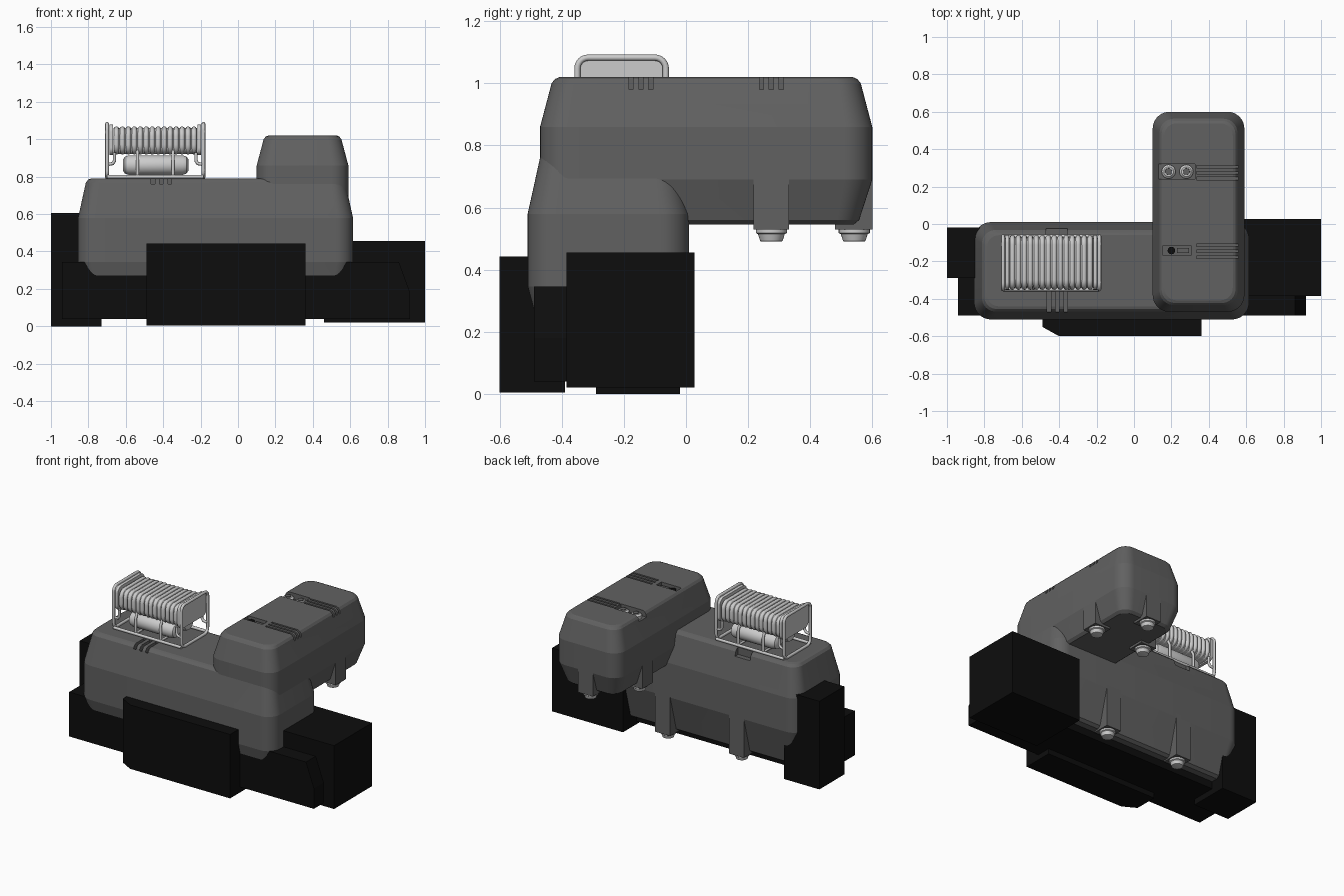
import bpy, bmesh
from math import sin, cos, pi, radians

if "Cube" in bpy.data.objects:
    bpy.data.objects.remove(bpy.data.objects["Cube"])


def material(name, v):
    m = bpy.data.materials.new(name)
    m.diffuse_color = (v, v, v, 1)
    m.use_nodes = True
    m.node_tree.nodes["Principled BSDF"].inputs["Base Color"].default_value = m.diffuse_color
    return m


BLACK = material("black", 0.004)
DARK = material("dark_grey", 0.12)
LIGHT = material("light_grey", 0.55)


def finish(name, bm, mat, angle=None):
    bmesh.ops.recalc_face_normals(bm, faces=bm.faces)
    me = bpy.data.meshes.new(name)
    bm.to_mesh(me)
    bm.free()
    ob = bpy.data.objects.new(name, me)
    bpy.context.collection.objects.link(ob)
    if mat:
        me.materials.append(mat)
    if angle:
        smooth(ob, angle)
    return ob


def select(ob):
    bpy.ops.object.select_all(action='DESELECT')
    ob.select_set(True)
    bpy.context.view_layer.objects.active = ob


def smooth(ob, angle):
    select(ob)
    bpy.ops.object.shade_smooth_by_angle(angle=radians(angle))


def loft(name, rings, mat, angle=None):
    bm = bmesh.new()
    vs = [[bm.verts.new(p) for p in r] for r in rings]
    n = len(vs[0])
    for a, b in zip(vs, vs[1:]):
        for i in range(n):
            bm.faces.new((a[i], a[(i + 1) % n], b[(i + 1) % n], b[i]))
    bm.faces.new(vs[0])
    bm.faces.new(vs[-1])
    return finish(name, bm, mat, angle)


def box(name, x0, x1, y0, y1, z0, z1, mat):
    r = [(x0, y0), (x1, y0), (x1, y1), (x0, y1)]
    return loft(name, [[(x, y, z) for x, y in r] for z in (z0, z1)], mat)


def rounded(a0, a1, b0, b1, r, n=10):
    pts = []
    for k, (a, b) in enumerate([(a1 - r, b1 - r), (a0 + r, b1 - r), (a0 + r, b0 + r), (a1 - r, b0 + r)]):
        for i in range(n + 1):
            t = (k + i / n) * pi / 2
            pts.append((a + r * cos(t), b + r * sin(t)))
    return pts


def pipe(name, pts, rad, closed=False):
    cu = bpy.data.curves.new(name, 'CURVE')
    cu.dimensions = '3D'
    cu.bevel_depth = rad
    cu.bevel_resolution = 2
    cu.use_fill_caps = True
    sp = cu.splines.new('POLY')
    sp.points.add(len(pts) - 1)
    for p, co in zip(sp.points, pts):
        p.co = (*co, 1)
    sp.use_cyclic_u = closed
    cu.materials.append(LIGHT)
    ob = bpy.data.objects.new(name, cu)
    bpy.context.collection.objects.link(ob)
    return ob


def lathe(name, x, y, prof, mat, n=28):
    return loft(name, [[(x + r * cos(2 * pi * i / n), y + r * sin(2 * pi * i / n), z)
                        for i in range(n)] for r, z in prof], mat, 30)


def tank(name, x0, x1, y0, y1, levels, cuts):
    rings = [[(x, y, z) for x, y in rounded(x0 + i, x1 - i, y0 + i, y1 - i, 0.09 - 0.4 * i)]
             for z, i in levels]
    ob = loft(name, rings, DARK)
    for c in cuts:
        cutter = box("cutter", *c, None)
        cutter.hide_render = True
        m = ob.modifiers.new("cut", 'BOOLEAN')
        m.operation = 'DIFFERENCE'
        m.object = cutter
        m.solver = 'EXACT'
        select(ob)
        bpy.ops.object.modifier_apply(modifier=m.name)
        bpy.data.objects.remove(cutter)
    smooth(ob, 9.5)
    return ob


# black base blocks
box("left_block", -1, -0.73, -0.29, -0.02, 0, 0.605, BLACK)
box("right_block", 0.46, 1, -0.385, 0.027, 0.02, 0.455, BLACK)
base = [(-0.94, 0.04), (0.92, 0.04), (0.92, 0.18), (0.86, 0.345), (-0.94, 0.345)]
loft("long_base", [[(x, y, z) for x, z in base] for y in (-0.49, -0.12)], BLACK)
step = [(-0.49, -0.55), (-0.40, -0.6), (0.36, -0.6), (0.36, -0.39), (-0.49, -0.39)]
loft("front_block", [[(x, y, z) for x, y in step] for z in (0.004, 0.443)], BLACK)

# lower tank with front vents and rear recess
cuts = [(x - 0.01, x + 0.01, -0.47, -0.355, 0.735, 0.85) for x in (-0.455, -0.41, -0.365)]
cuts.append((-0.47, -0.355, -0.06, 0.0, 0.74, 0.85))
tank("lower_tank", -0.855, 0.615, -0.51, 0.01,
     [(0.09, 0.085), (0.105, 0.065), (0.345, 0), (0.58, 0), (0.77, 0.042), (0.785, 0.055), (0.79, 0.07)], cuts)

# upper tank with two rows of vents
cuts = []
for yc in (0.275, -0.145):
    cuts += [(0.335, 0.56, yc + d - 0.007, yc + d + 0.007, 0.98, 1.1) for d in (-0.032, 0, 0.032)]
cuts.append((0.13, 0.325, 0.24, 0.32, 0.98, 1.1))
cuts.append((0.155, 0.305, -0.168, -0.115, 0.98, 1.1))
tank("upper_tank", 0.1, 0.59, -0.47, 0.6,
     [(0.545, 0.06), (0.56, 0.042), (0.69, 0), (0.86, 0), (1.0, 0.037), (1.014, 0.048), (1.02, 0.062)], cuts)

# round studs and switch set in the upper recesses
for x in (0.185, 0.28):
    lathe("stud", x, 0.28, [(0.037, 0.975), (0.037, 1.0), (0.026, 1.01)], LIGHT)
    lathe("stud_cap", x, 0.28, [(0.02, 1.0), (0.018, 1.015)], DARK)
lathe("switch", 0.2, -0.142, [(0.02, 0.975), (0.02, 1.008)], BLACK)
box("switch_bar", 0.23, 0.295, -0.155, -0.128, 0.975, 1.005, DARK)


# feet on brackets: (x, y, bracket x range, bracket y range, bracket z range)
def foot(x, y, bx, by, z0, z1):
    box("foot_bracket", *bx, *by, z0, z1, DARK)
    lathe("foot", x, y, [(0.05, z0 + 0.005), (0.05, z0 - 0.012), (0.043, z0 - 0.016),
                         (0.036, z0 - 0.038), (0.03, z0 - 0.04)], LIGHT)


foot(0.53, 0.275, (0.47, 0.59), (0.218, 0.332), 0.53, 0.70)
foot(0.16, 0.275, (0.10, 0.22), (0.218, 0.332), 0.53, 0.70)
foot(0.345, 0.542, (0.288, 0.402), (0.48, 0.6), 0.53, 0.70)
for x in (0.17, -0.39):
    foot(x, -0.05, (x - 0.057, x + 0.057), (-0.11, 0.01), 0.08, 0.37)

# coil drum: core, ridges and end flanges
X0, X1 = -0.70, -0.185
core = rounded(-0.338, -0.072, 0.92, 1.06, 0.04, 6)
loft("coil_core", [[(x, y, z) for y, z in core] for x in (-0.665, -0.22)], LIGHT, 30)
ridge = rounded(-0.338, -0.072, 0.932, 1.055, 0.04, 6)
for i in range(14):
    x = -0.65 + i * 0.415 / 13
    pipe("coil_ridge", [(x, y, z) for y, z in ridge], 0.0145, True)
flange = rounded(-0.35, -0.06, 0.915, 1.08, 0.04, 6)
for s, x in ((1, X0), (-1, X1)):
    loft("coil_end", [[(x + s * d, y, z) for y, z in flange] for d in (0.012, 0.032)], LIGHT, 30)
    # end frame of the reel
    pipe("reel_frame", [(x, y, z) for y, z in rounded(-0.35, -0.065, 0.797, 1.083, 0.035, 6)], 0.01, True)
    for y in (-0.345, -0.07):
        # bent corner pipes and support struts
        pipe("corner_pipe", [(x + s * 0.04, y, 0.93), (x + s * 0.04, y, 0.885),
                             (x + s * 0.03, y, 0.87), (x, y, 0.865)], 0.009)
        xs = -0.4425 - s * 0.095
        pipe("support_strut", [(xs, y + (0.02 if y < -0.2 else -0.02), 0.94), (xs, y, 0.90), (xs, y, 0.8)], 0.009)

# lower rails along the reel
for y in (-0.35, -0.065):
    pipe("reel_rail", [(X0, y, 0.8), (X1, y, 0.8)], 0.01)
for x in (-0.5375, -0.3475):
    pipe("cross_rail", [(x, -0.35, 0.8), (x, -0.065, 0.8)], 0.008)

# motor capsule under the coil
prof = [(-0.615, 0.03), (-0.605, 0.045), (-0.585, 0.052), (-0.295, 0.052), (-0.275, 0.045), (-0.265, 0.03)]
for y in (-0.275, -0.14):
    loft("motor_capsule", [[(x, y + r * cos(2 * pi * i / 24), 0.862 + r * sin(2 * pi * i / 24))
                            for i in range(24)] for x, r in prof], LIGHT, 35)
